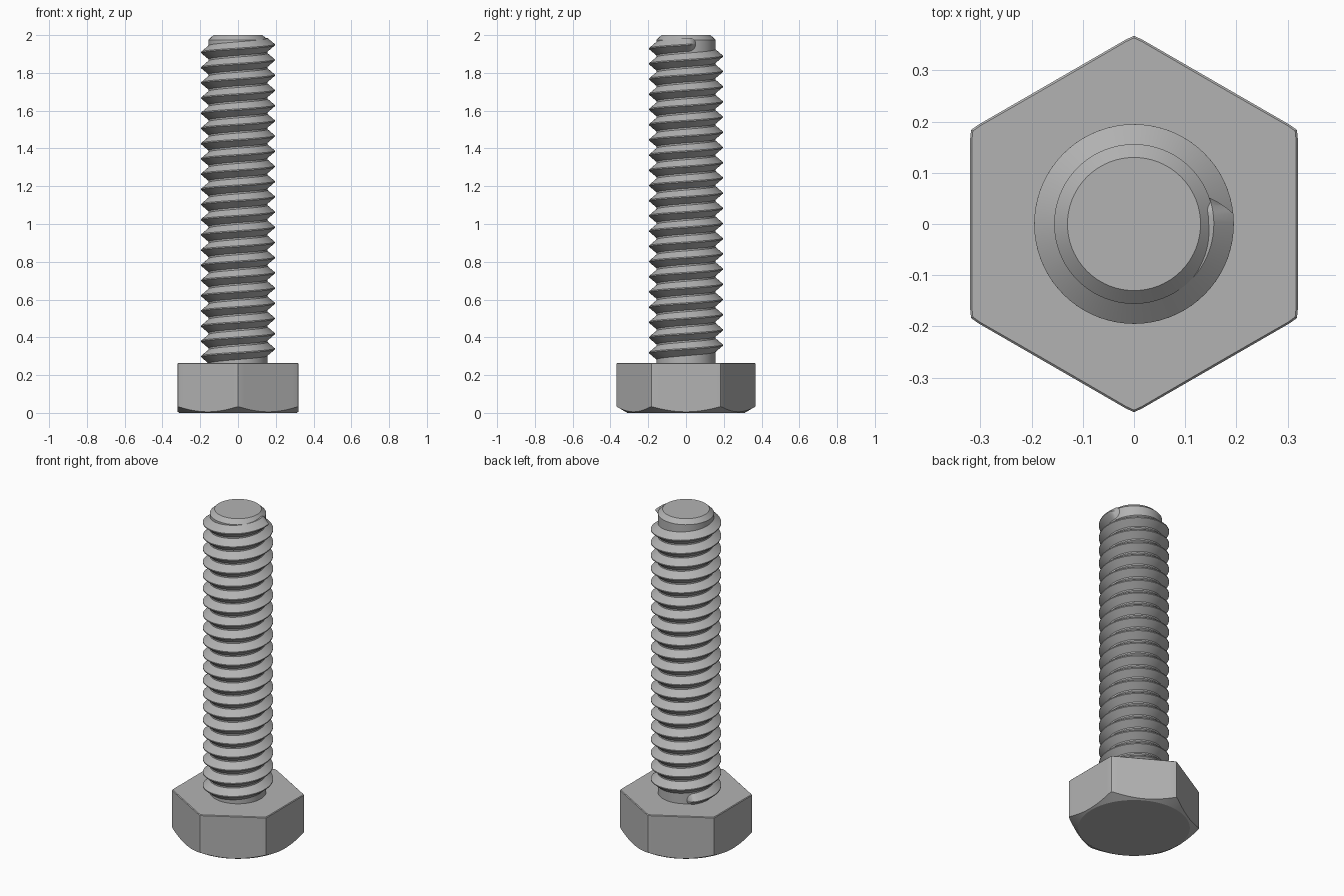
import bpy, bmesh, math

if "Cube" in bpy.data.objects:
    bpy.data.objects.remove(bpy.data.objects["Cube"])

steel = bpy.data.materials.new("steel grey")
steel.diffuse_color = (0.45, 0.45, 0.45, 1)
steel.use_nodes = True
steel.node_tree.nodes["Principled BSDF"].inputs["Base Color"].default_value = steel.diffuse_color


def make(name, bm, angle=30):
    bmesh.ops.recalc_face_normals(bm, faces=bm.faces)
    me = bpy.data.meshes.new(name)
    bm.to_mesh(me)
    bm.free()
    me.materials.append(steel)
    ob = bpy.data.objects.new(name, me)
    bpy.context.collection.objects.link(ob)
    bpy.ops.object.select_all(action='DESELECT')
    ob.select_set(True)
    bpy.context.view_layer.objects.active = ob
    bpy.ops.object.shade_smooth_by_angle(angle=math.radians(angle))
    return ob


def loft(bm, rings, closed=True):
    """Skin a list of point rings and cap both ends."""
    rows = [[bm.verts.new(p) for p in ring] for ring in rings]
    n = len(rows[0])
    for a, b in zip(rows, rows[1:]):
        for i in range(n):
            j = (i + 1) % n
            bm.faces.new((a[i], a[j], b[j], b[i]))
    bm.faces.new(rows[0])
    bm.faces.new(rows[-1])


# Hex head: flat sides, conical chamfer underneath, fine bevel on the top edge
FLAT, HEAD_TOP, CHAMFER_R, N = 0.32, 0.265, 0.31, 144


def hex_r(a):
    d = (a + math.pi / 6) % (math.pi / 3) - math.pi / 6
    return min(FLAT / math.cos(d), 0.3675)


def head_ring(radius, height):
    ring = []
    for k in range(N):
        a = 2 * math.pi * k / N
        r = radius(a)
        ring.append((r * math.cos(a), r * math.sin(a), height(r)))
    return ring


bm = bmesh.new()
loft(bm, [
    head_ring(lambda a: CHAMFER_R, lambda r: 0),
    head_ring(hex_r, lambda r: (r - CHAMFER_R) * 0.577),
    head_ring(hex_r, lambda r: HEAD_TOP - 0.004),
    head_ring(lambda a: hex_r(a) - 0.004, lambda r: HEAD_TOP),
])
make("hex_head", bm, 20)

# Shank core with chamfered tip
CORE = 0.156
bm = bmesh.new()
loft(bm, [[(r * math.cos(2 * math.pi * k / 96), r * math.sin(2 * math.pi * k / 96), z)
           for k in range(96)]
          for r, z in ((CORE, 0.25), (CORE, 1.975), (0.13, 2.0))])
make("shank", bm)

# Helical thread ridge, rounded off like a cone at both ends
PITCH, CREST, HALF, STEPS = 0.0805, 0.195, 0.036, 72
END = math.radians(6)
START = math.radians(140) - 2 * math.pi * 21
END_Z = 1.95


def ridge(a, s):
    """Ridge section at angle a, at distance s past the start of the rounded end."""
    z = END_Z + (a - END) / (2 * math.pi) * PITCH
    t = min(s / HALF, 0.995)
    w = HALF * math.sqrt(1 - t * t)
    top = CORE + (CREST - CORE) * (1 - t)
    pts = [(CORE - 0.01, -w), (CORE, -w), (top, -0.003 * (1 - t)),
           (top, 0.003 * (1 - t)), (CORE, w), (CORE - 0.01, w)]
    return [(r * math.cos(a), r * math.sin(a), z + dz) for r, dz in pts]


cap = [HALF * math.sin(math.pi / 2 * k / 8) for k in range(1, 9)]
count = round((END - START) / (2 * math.pi) * STEPS)
rings = [ridge(START - s / CORE, s) for s in reversed(cap)]
rings += [ridge(START + (END - START) * k / count, 0) for k in range(count + 1)]
rings += [ridge(END + s / CORE, s) for s in cap]
bm = bmesh.new()
loft(bm, rings)
make("thread", bm)
